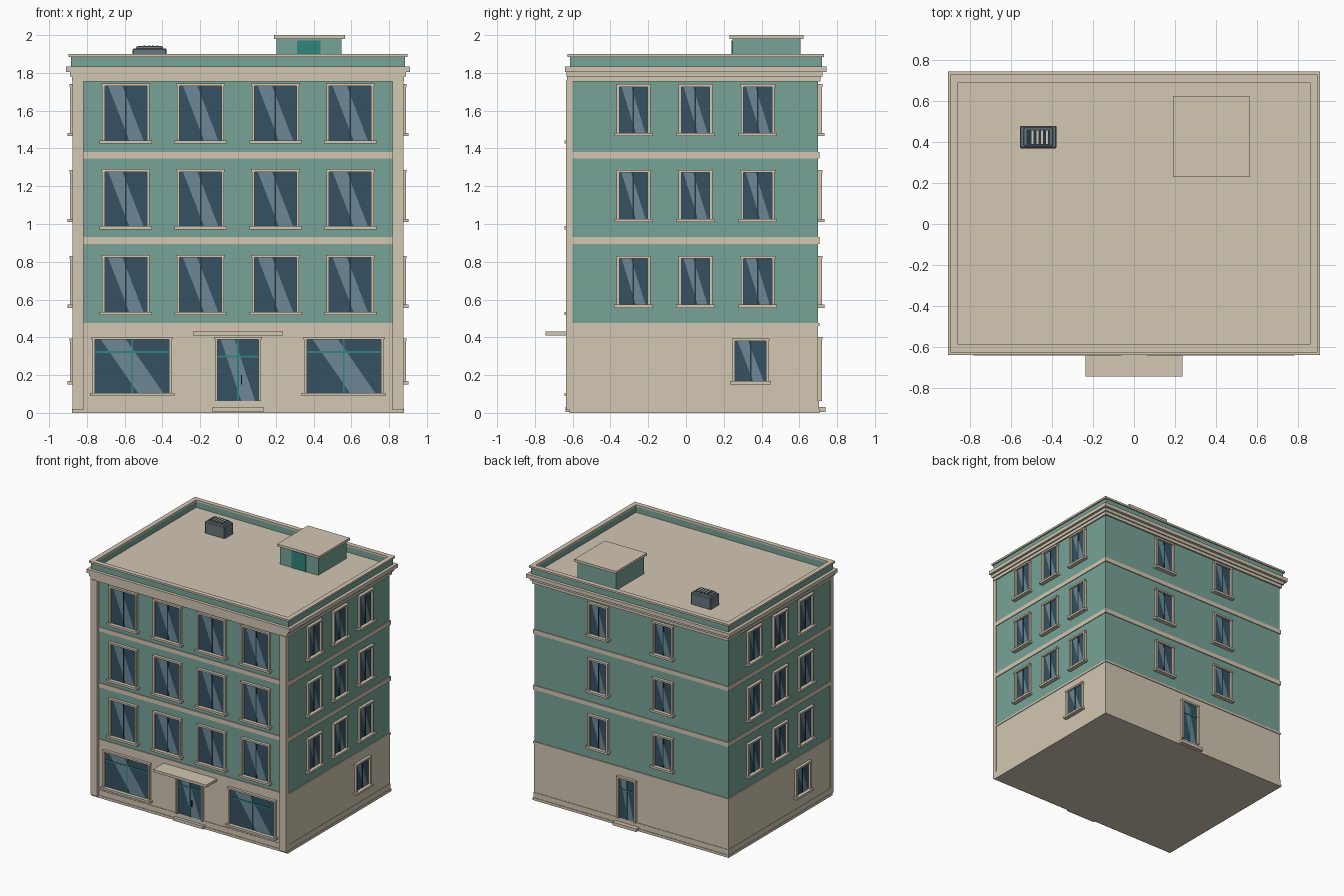
import bpy, bmesh
from math import pi
from mathutils import Matrix, Vector

if "Cube" in bpy.data.objects:
    bpy.data.objects.remove(bpy.data.objects["Cube"])


def material(name, r, g, b):
    m = bpy.data.materials.new(name)
    m.diffuse_color = (r, g, b, 1)
    m.use_nodes = True
    m.node_tree.nodes["Principled BSDF"].inputs["Base Color"].default_value = m.diffuse_color
    return m


TEAL = material("teal_render", 0.19, 0.37, 0.31)
STONE = material("stone", 0.65, 0.57, 0.45)
GLASS = material("dark_glass", 0.035, 0.085, 0.125)
SHINE = material("glass_reflection", 0.15, 0.25, 0.31)
DARK = material("dark_metal", 0.02, 0.04, 0.05)
ACCENT = material("bright_teal", 0.03, 0.24, 0.2)
METAL = material("grey_metal", 0.14, 0.18, 0.21)


def finish(name, bm, mat):
    me = bpy.data.meshes.new(name)
    bm.to_mesh(me)
    bm.free()
    me.materials.append(mat)
    ob = bpy.data.objects.new(name, me)
    bpy.context.collection.objects.link(ob)
    return ob


def boxes(name, mat, items, matrix=Matrix()):
    """One object from boxes given as x0, x1, y0, y1, z0, z1."""
    bm = bmesh.new()
    for x0, x1, y0, y1, z0, z1 in items:
        mid = Matrix.Translation(((x0 + x1) / 2, (y0 + y1) / 2, (z0 + z1) / 2))
        size = Matrix.Diagonal((x1 - x0, y1 - y0, z1 - z0, 1))
        bmesh.ops.create_cube(bm, size=1, matrix=matrix @ mid @ size)
    return finish(name, bm, mat)


def ring(x, y0, y1, t, z0, z1):
    """Four boxes forming a rectangular rim of thickness t."""
    return [(-x, x, y0, y0 + t, z0, z1), (-x, x, y1 - t, y1, z0, z1),
            (-x, -x + t, y0 + t, y1 - t, z0, z1), (x - t, x, y0 + t, y1 - t, z0, z1)]


# wall frames: local x runs along the wall, local -y points outward
FRONT = Matrix.Translation((0, -0.61, 0))
BACK = Matrix.Translation((0, 0.70, 0)) @ Matrix.Rotation(pi, 4, 'Z')
RIGHT = Matrix.Translation((0.87, 0, 0)) @ Matrix.Rotation(pi / 2, 4, 'Z')
LEFT = Matrix.Translation((-0.87, 0, 0)) @ Matrix.Rotation(-pi / 2, 4, 'Z')


def opening(name, wall, u, w, z0, z1, sill=True, bars=DARK, transom=None):
    """Framed glazing of width w between z0 and z1, centred at u on a wall."""
    a, b, t = u - w / 2, u + w / 2, 0.014
    boxes(name + "_glass", GLASS, [(a, b, -0.004, 0.01, z0, z1)], wall)
    boxes(name + "_frame", STONE, [
        (a - t, a, -0.02, 0.01, z0, z1), (b, b + t, -0.02, 0.01, z0, z1),
        (a - t - 0.004, b + t + 0.004, -0.022, 0.01, z1, z1 + t)], wall)
    if sill:
        boxes(name + "_sill", STONE, [(a - 0.027, b + 0.027, -0.033, 0.01, z0 - 0.017, z0)], wall)
    # diagonal reflection
    bm = bmesh.new()
    pts = [(0.08, 1), (0.42, 1), (0.92, 0), (0.58, 0)]
    bm.faces.new([bm.verts.new(wall @ Vector((a + w * p, -0.0055, z0 + (z1 - z0) * q)))
                  for p, q in reversed(pts)])
    finish(name + "_reflection", bm, SHINE)
    # mullion and transom
    rails = [(u - 0.004, u + 0.004, -0.009, 0, z0, z1)]
    if transom:
        rails.append((a, b, -0.009, 0, transom - 0.005, transom + 0.005))
    boxes(name + "_mullion", bars, rails, wall)


# main volumes
boxes("ground_floor", STONE, [(-0.87, 0.87, -0.61, 0.70, 0, 0.465)])
boxes("upper_floors", TEAL, [(-0.869, 0.869, -0.609, 0.699, 0.465, 1.76)])
boxes("plinth", STONE, [(-0.874, 0.874, -0.614, 0.704, 0.02, 0.062)])
boxes("base_slab", STONE, [(-0.878, 0.878, -0.618, 0.708, 0.0, 0.02)])
boxes("storey_bands", STONE, [(-0.875, 0.875, -0.616, 0.706, a, b)
                              for a, b in ((0.46, 0.475), (0.895, 0.93), (1.348, 1.382))])
boxes("corner_pilasters", STONE, [(s - 0.029, s + 0.029, -0.635, -0.60, 0.015, 1.76)
                                  for s in (-0.846, 0.846)])

# cornice, roof deck and parapet
boxes("cornice", STONE, [(-0.88, 0.88, -0.63, 0.712, 1.755, 1.78),
                         (-0.89, 0.89, -0.633, 0.722, 1.78, 1.805),
                         (-0.91, 0.91, -0.64, 0.745, 1.805, 1.835)])
boxes("parapet", TEAL, ring(0.885, -0.615, 0.72, 0.022, 1.835, 1.888))
boxes("parapet_cap", STONE, ring(0.897, -0.627, 0.73, 0.038, 1.885, 1.90))

# upper windows, storey by storey
for i in range(3):
    h = 0.4545 * i
    for j, u in enumerate((-0.594, -0.198, 0.198, 0.594)):
        opening(f"front_window_{i}_{j}", FRONT, u, 0.222, 0.534 + h, 0.822 + h)
    for j, y in enumerate((-0.278, 0.05, 0.38)):
        opening(f"right_window_{i}_{j}", RIGHT, y, 0.15, 0.573 + h, 0.817 + h)
        opening(f"left_window_{i}_{j}", LEFT, -y, 0.15, 0.573 + h, 0.817 + h)
    for j, u in enumerate((-0.29, 0.29)):
        opening(f"back_window_{i}_{j}", BACK, u, 0.15, 0.573 + h, 0.817 + h)

# ground floor openings
opening("right_ground_window", RIGHT, 0.342, 0.163, 0.168, 0.38)
opening("left_ground_window", LEFT, 0.24, 0.163, 0.168, 0.38)
for n, u in (("left", -0.561), ("right", 0.561)):
    opening(n + "_shop_window", FRONT, u, 0.393, 0.106, 0.388, bars=ACCENT, transom=0.322)
opening("front_door", FRONT, 0, 0.216, 0.062, 0.388, False, ACCENT, 0.298)
opening("back_door", BACK, -0.035, 0.14, 0.062, 0.388, False, ACCENT, 0.298)
boxes("door_handles", DARK, [(0.016, 0.022, -0.016, 0, 0.15, 0.2)], FRONT)
boxes("front_step", STONE, [(-0.135, 0.135, -0.638, -0.60, 0.005, 0.03)])
boxes("back_step", STONE, [(-0.07, 0.14, 0.69, 0.738, 0.005, 0.03)])
boxes("entrance_canopy", STONE, [(-0.238, 0.238, -0.745, -0.60, 0.411, 0.432)])

# stair house on the roof
boxes("stair_house", TEAL, [(0.205, 0.548, 0.245, 0.605, 1.83, 1.985)])
boxes("stair_house_roof", STONE, [(0.19, 0.566, 0.23, 0.622, 1.98, 2.0)])
boxes("stair_house_door", ACCENT, [(0.312, 0.438, 0.24, 0.25, 1.836, 1.972)])

# roof ventilation unit
unit = boxes("vent_unit", METAL, [(-0.558, -0.378, 0.37, 0.48, 1.83, 1.93)])
bev = unit.modifiers.new("edge", 'BEVEL')
bev.width, bev.segments = 0.006, 1
hood = boxes("vent_hood", METAL, [(-0.54, -0.396, 0.378, 0.472, 1.92, 1.942)])
bev = hood.modifiers.new("edge", 'BEVEL')
bev.width, bev.segments = 0.01, 2
boxes("vent_grille", DARK, [(-0.525, -0.411, 0.386, 0.463, 1.93, 1.943)])
boxes("vent_slats", STONE, [(x - 0.005, x + 0.005, 0.392, 0.457, 1.94, 1.946)
                            for x in (-0.495, -0.472, -0.449, -0.426)])
